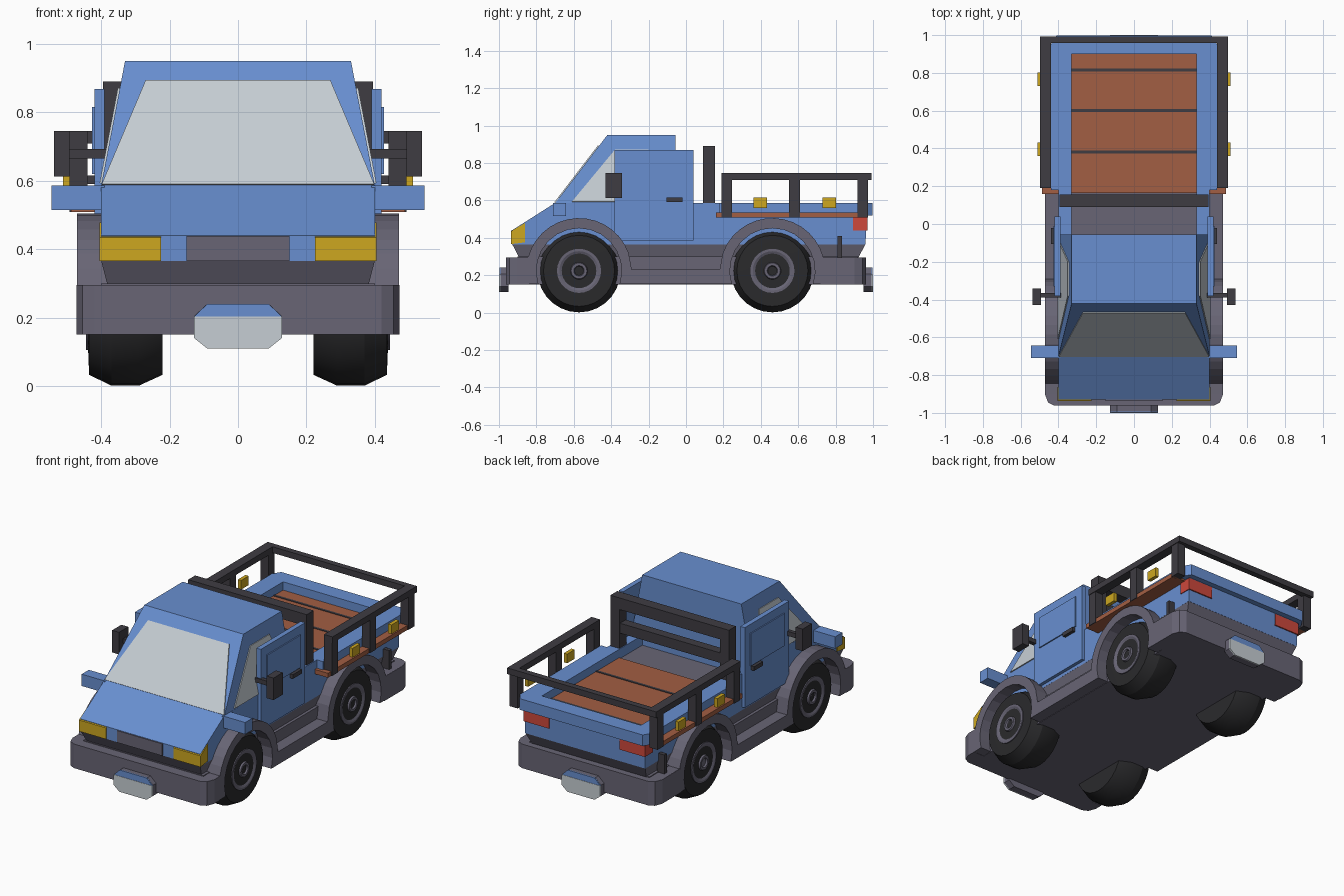
import bpy, bmesh, math
from mathutils import Vector

if "Cube" in bpy.data.objects:
    bpy.data.objects.remove(bpy.data.objects["Cube"])


def material(name, rgb):
    m = bpy.data.materials.new(name)
    lin = [((c / 255 + 0.055) / 1.055) ** 2.4 for c in rgb]
    m.diffuse_color = (*lin, 1)
    m.use_nodes = True
    m.node_tree.nodes["Principled BSDF"].inputs["Base Color"].default_value = m.diffuse_color
    return m


BLUE = material("body blue", (104, 143, 208))
GRAY = material("trim gray", (104, 101, 117))
BLACK = material("rail black", (62, 60, 66))
TYRE = material("tyre black", (42, 42, 44))
BROWN = material("plank brown", (162, 94, 67))
YELLOW = material("lamp yellow", (205, 167, 32))
GLASS = material("glass pale gray", (198, 206, 212))
RED = material("tail red", (205, 72, 60))


def build(name, verts, faces, mat):
    bm = bmesh.new()
    vs = [bm.verts.new(v) for v in verts]
    for f in faces:
        bm.faces.new([vs[i] for i in f])
    bmesh.ops.recalc_face_normals(bm, faces=bm.faces)
    me = bpy.data.meshes.new(name)
    bm.to_mesh(me)
    bm.free()
    me.materials.append(mat)
    ob = bpy.data.objects.new(name, me)
    bpy.context.collection.objects.link(ob)
    return ob


def sweep(name, a, b, mat, capped=True):
    """Solid between two matching outlines."""
    n = len(a)
    faces = [(i, (i + 1) % n, n + (i + 1) % n, n + i) for i in range(n)]
    if capped:
        faces += [tuple(range(n)), tuple(range(n, 2 * n))]
    return build(name, list(a) + list(b), faces, mat)


def side_prism(name, yz, x0, x1, mat):
    return sweep(name, [(x0, y, z) for y, z in yz], [(x1, y, z) for y, z in yz], mat)


def plan_prism(name, xy, z0, z1, mat):
    return sweep(name, [(x, y, z0) for x, y in xy], [(x, y, z1) for x, y in xy], mat)


def front_prism(name, xz, y0, y1, mat):
    return sweep(name, [(x, y0, z) for x, z in xz], [(x, y1, z) for x, z in xz], mat)


def box(name, x0, x1, y0, y1, z0, z1, mat):
    return plan_prism(name, [(x0, y0), (x1, y0), (x1, y1), (x0, y1)], z0, z1, mat)


def pair(name, x0, x1, *rest):
    for s, side in ((-1, "left"), (1, "right")):
        box(f"{side}_{name}", s * x0, s * x1, *rest)


def taper(name, low, high, mat):
    """Each level is half width, y0, y1, z."""
    def ring(w, y0, y1, z):
        return [(-w, y0, z), (w, y0, z), (w, y1, z), (-w, y1, z)]
    return sweep(name, ring(*low), ring(*high), mat)


def plate(name, pts, outward, mat, thick=0.006):
    n = Vector(outward).normalized() * thick
    return sweep(name, pts, [Vector(p) + n for p in pts], mat)


def lathe(name, profile, cx, cy, cz, mat, seg=28):
    verts, faces, n = [], [], len(profile)
    for k in range(seg):
        a = 2 * math.pi * k / seg
        verts += [(cx + x, cy + r * math.cos(a), cz + r * math.sin(a)) for x, r in profile]
    for k in range(seg):
        p, q = k * n, (k + 1) % seg * n
        faces += [(p + i, p + i + 1, q + i + 1, q + i) for i in range(n - 1)]
    faces += [tuple(k * n for k in range(seg)), tuple(k * n + n - 1 for k in range(seg))]
    ob = build(name, verts, faces, mat)
    bpy.context.view_layer.objects.active = ob
    ob.select_set(True)
    bpy.ops.object.shade_smooth_by_angle(angle=math.radians(25))
    ob.select_set(False)


def arc(cy, r, a0, a1, n=14):
    return [(cy + r * math.cos(math.radians(a0 + (a1 - a0) * i / n)),
             WZ + r * math.sin(math.radians(a0 + (a1 - a0) * i / n))) for i in range(n + 1)]


WZ, FRONT, REAR = 0.223, -0.572, 0.462

# Chassis and tapered lower body
box("chassis", -0.40, 0.40, -0.90, 0.92, 0.15, 0.30, GRAY)
taper("lower_body", (0.38, -0.89, 0.92, 0.29), (0.40, -0.93, 0.96, 0.367), GRAY)

# Bumpers with chamfered corners
for name, d, e in (("front_bumper", -1, 0.85), ("rear_bumper", 1, 0.72)):
    xy = [(-0.472, d * e), (-0.472, d * 0.90), (-0.455, d * 0.945), (-0.42, d * 0.962),
          (0.42, d * 0.962), (0.455, d * 0.945), (0.472, d * 0.90), (0.472, d * e)]
    plan_prism(name, xy, 0.15, 0.295, GRAY)

# Side skirts with flared wheel arches
skirt = ([(-0.90, 0.15), (-0.90, 0.295)] + arc(FRONT, 0.282, 165, 20)
         + [(-0.29, 0.23), (0.18, 0.23)] + arc(REAR, 0.282, 160, 15)
         + [(0.90, 0.295), (0.90, 0.15)]
         + arc(REAR, 0.228, -18, 198) + arc(FRONT, 0.228, -18, 198))
for s, side in ((-1, "left"), (1, "right")):
    side_prism(side + "_skirt", skirt, s * 0.37, s * 0.471, GRAY)

# Main body with hood, and tapered cab
side_prism("main_body", [(-0.93, 0.365), (-0.93, 0.44), (-0.70, 0.586), (-0.055, 0.586),
                         (-0.055, 0.52), (0.965, 0.52), (0.96, 0.365)], -0.40, 0.40, BLUE)
cab = sweep("cab", [(-.4, -.70, .585), (.4, -.70, .585), (.4, -.055, .585), (-.4, -.055, .585)],
            [(-.33, -.42, .95), (.33, -.42, .95), (.33, -.055, .95), (-.33, -.055, .95)], BLUE)


# Windscreen and side windows laid on the sloping cab walls
def front_pt(x, z):
    return (x, -0.70 + 0.28 * (z - 0.585) / 0.365, z)


plate("windscreen", [front_pt(-0.398, 0.587), front_pt(0.398, 0.587),
                     front_pt(0.27, 0.89), front_pt(-0.27, 0.89)], (0, -0.365, 0.28), GLASS)
for s, side in ((-1, "left"), (1, "right")):
    pts = [(s * (0.40 - 0.07 * (z - 0.585) / 0.365), y, z)
           for y, z in ((-0.61, 0.592), (-0.38, 0.87), (-0.20, 0.87), (-0.08, 0.592))]
    plate(side + "_window", pts, (s * 0.365, 0, 0.07), GLASS)

# Doors, handles, mirrors and side markers
pair("door", 0.39, 0.42, -0.382, 0.04, 0.385, 0.868, BLUE)
pair("door_panel", 0.41, 0.427, -0.33, -0.01, 0.62, 0.815, BLUE)
pair("door_handle", 0.42, 0.44, -0.105, -0.02, 0.59, 0.615, BLACK)
pair("mirror_arm", 0.375, 0.50, -0.39, -0.365, 0.665, 0.692, BLACK)
pair("mirror", 0.492, 0.538, -0.43, -0.342, 0.612, 0.745, BLACK)
pair("side_marker", 0.39, 0.545, -0.71, -0.642, 0.515, 0.586, BLUE)

# Grille and wrapped headlights
box("grille", -0.15, 0.15, -0.936, -0.92, 0.366, 0.438, GRAY)
for s, side in ((-1, "left"), (1, "right")):
    side_prism(side + "_headlight", [(-0.936, 0.366), (-0.936, 0.434), (-0.862, 0.478),
                                     (-0.862, 0.375)], s * 0.225, s * 0.405, YELLOW)

# Load bed: rim, floor, planks and gaps
rim = [(-0.33, -0.055), (-0.40, -0.055), (-0.40, 0.18), (-0.44, 0.18), (-0.44, 0.95),
       (-0.41, 0.998), (0.41, 0.998), (0.44, 0.95), (0.44, 0.18), (0.40, 0.18),
       (0.40, -0.055), (0.33, -0.055), (0.33, 0.90), (-0.33, 0.90)]
plan_prism("bed_rim", rim, 0.518, 0.585, BLUE)
box("bed_front_floor", -0.33, 0.33, -0.055, 0.17, 0.51, 0.526, GRAY)
box("bed_planks", -0.33, 0.33, 0.165, 0.90, 0.51, 0.535, BROWN)
for i, y in enumerate((0.38, 0.60, 0.815)):
    box(f"plank_gap_{i}", -0.33, 0.33, y - 0.008, y + 0.008, 0.53, 0.538, BLACK)
pair("side_plank", 0.40, 0.488, 0.16, 0.93, 0.508, 0.535, BROWN)

# Bed rails, posts and reflectors
pair("bed_rail", 0.44, 0.497, 0.19, 0.993, 0.708, 0.745, BLACK)
box("rear_rail", -0.44, 0.44, 0.957, 0.993, 0.708, 0.745, BLACK)
for i, y in enumerate((0.19, 0.552, 0.917)):
    pair(f"rail_post_{i}", 0.44, 0.493, y, y + 0.057, 0.508, 0.71, BLACK)
for i, y in enumerate((0.36, 0.73)):
    pair(f"reflector_{i}", 0.49, 0.512, y, y + 0.072, 0.56, 0.615, YELLOW)

# Headboard rack behind the cab
pair("rack_post", 0.335, 0.395, 0.09, 0.156, 0.52, 0.89, BLACK)
box("rack_top_bar", -0.395, 0.395, 0.09, 0.156, 0.82, 0.89, BLACK)
box("rack_middle_bar", -0.34, 0.34, 0.095, 0.15, 0.675, 0.735, BLACK)

# Tail lamps wrapping the rear corners, and rear side stubs
pair("tail_lamp", 0.235, 0.405, 0.892, 0.970, 0.44, 0.512, RED)
pair("rear_stub", 0.39, 0.44, 0.811, 0.835, 0.295, 0.41, BLACK)

# Octagonal number plates
octagon = [(-0.128, 0.14), (-0.09, 0.11), (0.09, 0.11), (0.128, 0.14),
           (0.128, 0.205), (0.09, 0.24), (-0.09, 0.24), (-0.128, 0.205)]
front_prism("front_plate_mount", octagon, -0.992, -0.95, GRAY)
front_prism("rear_plate_mount", octagon, 0.95, 0.992, GRAY)
lower = octagon[:4] + [(0.128, 0.203), (-0.128, 0.203)]
upper = [(-0.128, 0.203), (0.128, 0.203)] + octagon[5:7]
for name, d in (("front", -1), ("rear", 1)):
    front_prism(name + "_plate", lower, d * 0.991, d * 1.0, GLASS)
    front_prism(name + "_plate_band", upper, d * 0.991, d * 0.998, BLUE)

# Wheels: tyre, stepped rim and hub
tyre = [(-0.11, 0.12), (-0.11, 0.19), (-0.04, 0.222), (0.04, 0.222), (0.105, 0.19), (0.108, 0.115)]
hub = [(0.05, 0.118), (0.114, 0.118), (0.114, 0.105), (0.102, 0.08), (0.102, 0.048),
       (0.118, 0.042), (0.118, 0.028), (0.108, 0.024)]
for s, side in ((-1, "left"), (1, "right")):
    for end, y in (("front", FRONT), ("rear", REAR)):
        lathe(f"{end}_{side}_tyre", [(s * x, r) for x, r in tyre], s * 0.33, y, WZ, TYRE)
        lathe(f"{end}_{side}_hub", [(s * x, r) for x, r in hub], s * 0.33, y, WZ, GRAY)
